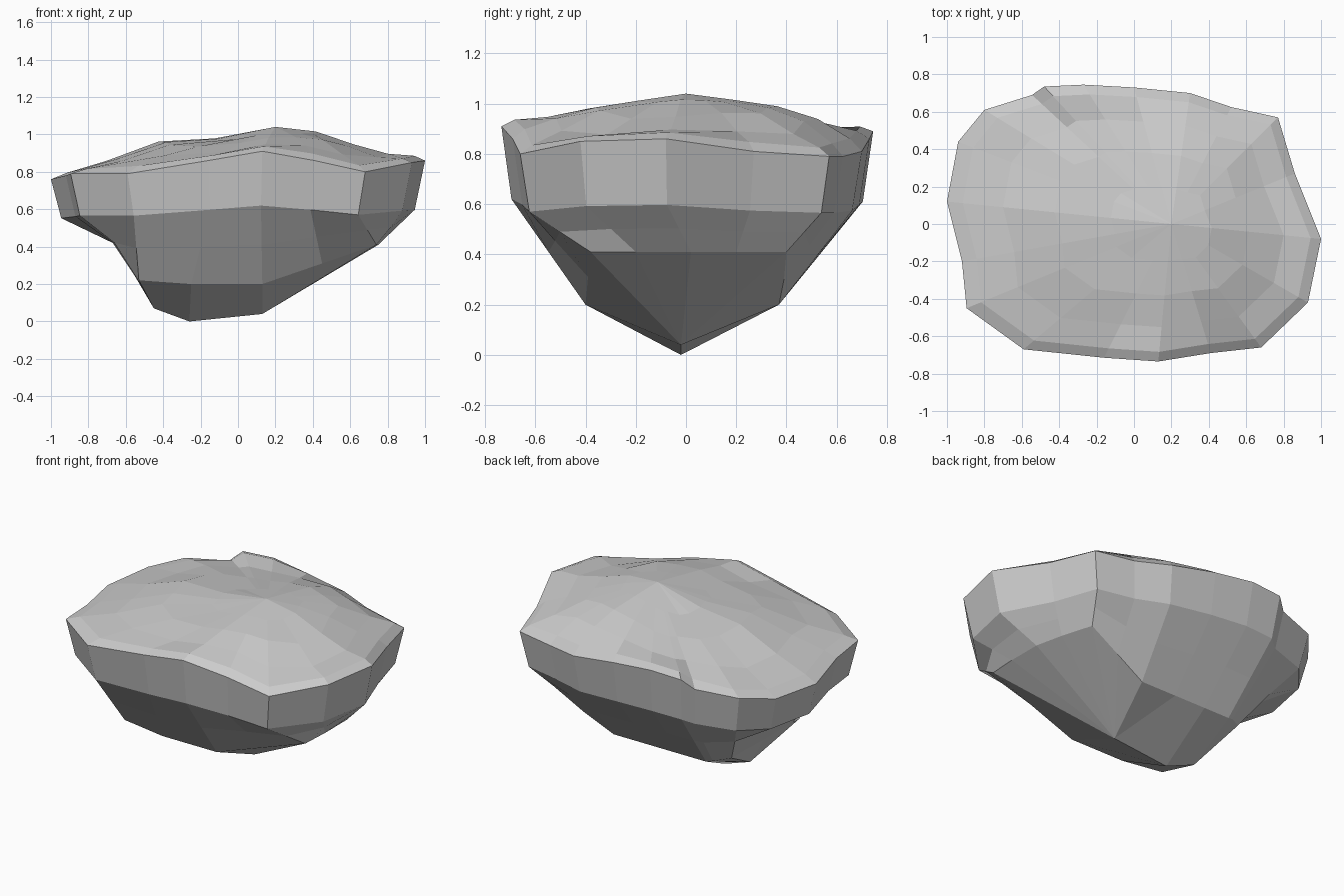
import bpy, bmesh

if "Cube" in bpy.data.objects:
    bpy.data.objects.remove(bpy.data.objects["Cube"])

# rim outline, counter-clockwise from front left (x, y, z)
RIM = [(-.59, -.67, .79), (-.16, -.715, .86), (.13, -.735, .91), (.41, -.69, .86), (.68, -.66, .80),
       (.93, -.42, .85), (1, -.08, .86), (.86, .27, .81), (.77, .57, .79), (.52, .625, .79),
       (.30, .70, .81), (0, .73, .86), (-.27, .745, .89), (-.48, .735, .88), (-.545, .69, .82), (-.80, .61, .80),
       (-.94, .44, .77), (-1, .12, .76), (-.92, -.2, .78), (-.895, -.45, .79)]
# lower break line matching the rim columns
LOW = [(-.53, -.38, .22), (-.25, -.4, .2), (.13, -.4, .2), (.45, -.39, .31), (.74, -.38, .41),
       (.75, -.2, .41), (.75, .02, .41), (.71, .2, .41), (.65, .4, .41), (.45, .39, .3),
       (.25, .37, .2), (0, .37, .2), (-.22, .37, .2), (-.40, .37, .2), (-.44, .36, .21), (-.53, .3, .23),
       (-.54, .18, .24), (-.55, 0, .24), (-.55, -.18, .24), (-.54, -.3, .23)]
# keel points, and which one each column runs to
KEEL = [(-.45, 0, .07), (-.26, -.02, 0), (.13, -.02, .04)]
TO = [0, 1, 2, 2, 2, 2, 2, 2, 2, 2, 2, 2, 1, 0, 0, 0, 0, 0, 0, 0]
# top height along x, and the drop away from the centre line
CREST = [(-1, .80), (-.84, .845), (-.61, .91), (-.53, .965), (-.07, .985),
         (.21, 1.04), (.45, 1.015), (.69, .925), (1, .87)]
DROP = [(0, 0), (.33, .04), (.67, .10), (.8, .13)]


def interp(table, v):
    for (a, p), (b, q) in zip(table, table[1:]):
        if v <= b:
            return p + (q - p) * (v - a) / (b - a)
    return table[-1][1]


def top_ring(t):
    ring = []
    for x, y, z in RIM:
        px, py = .2 + (x - .2) * t, y * t
        h = interp(CREST, px) - interp(DROP, abs(py))
        w = min(1, (1 - t) / .3)
        ring.append((px, py, (z + .03) * (1 - w) + h * w))
    return ring


# side wall foot, undercut on the left, and the rings above
foot = [(x * .945, y * .945, .57 + (z - .8) * .45) for x, y, z in RIM]
under = []
for f, l in zip(foot, LOW):
    if f[0] < -.7:
        under.append((l[0] - .12, (f[1] + l[1]) / 2, .42))
    else:
        under.append(tuple((a + b) / 2 for a, b in zip(f, l)))
rings = [LOW, under, foot, RIM] + [top_ring(t) for t in (.93, .75, .52, .27)]

# rock
bm = bmesh.new()
vr = [[bm.verts.new(p) for p in r] for r in rings]
keel = [bm.verts.new(p) for p in KEEL]
peak = bm.verts.new((.2, 0, 1.04))
n = len(RIM)
for i in range(n):
    j = (i + 1) % n
    for a, b in zip(vr, vr[1:]):
        bm.faces.new((a[i], a[j], b[j], b[i]))
    bm.faces.new((vr[-1][i], vr[-1][j], peak))
    a, b = keel[TO[i]], keel[TO[j]]
    bm.faces.new((vr[0][j], vr[0][i], a) if a is b else (vr[0][j], vr[0][i], a, b))
bmesh.ops.recalc_face_normals(bm, faces=bm.faces)
me = bpy.data.meshes.new("rock")
bm.to_mesh(me)
bm.free()
bpy.context.collection.objects.link(bpy.data.objects.new("rock", me))
